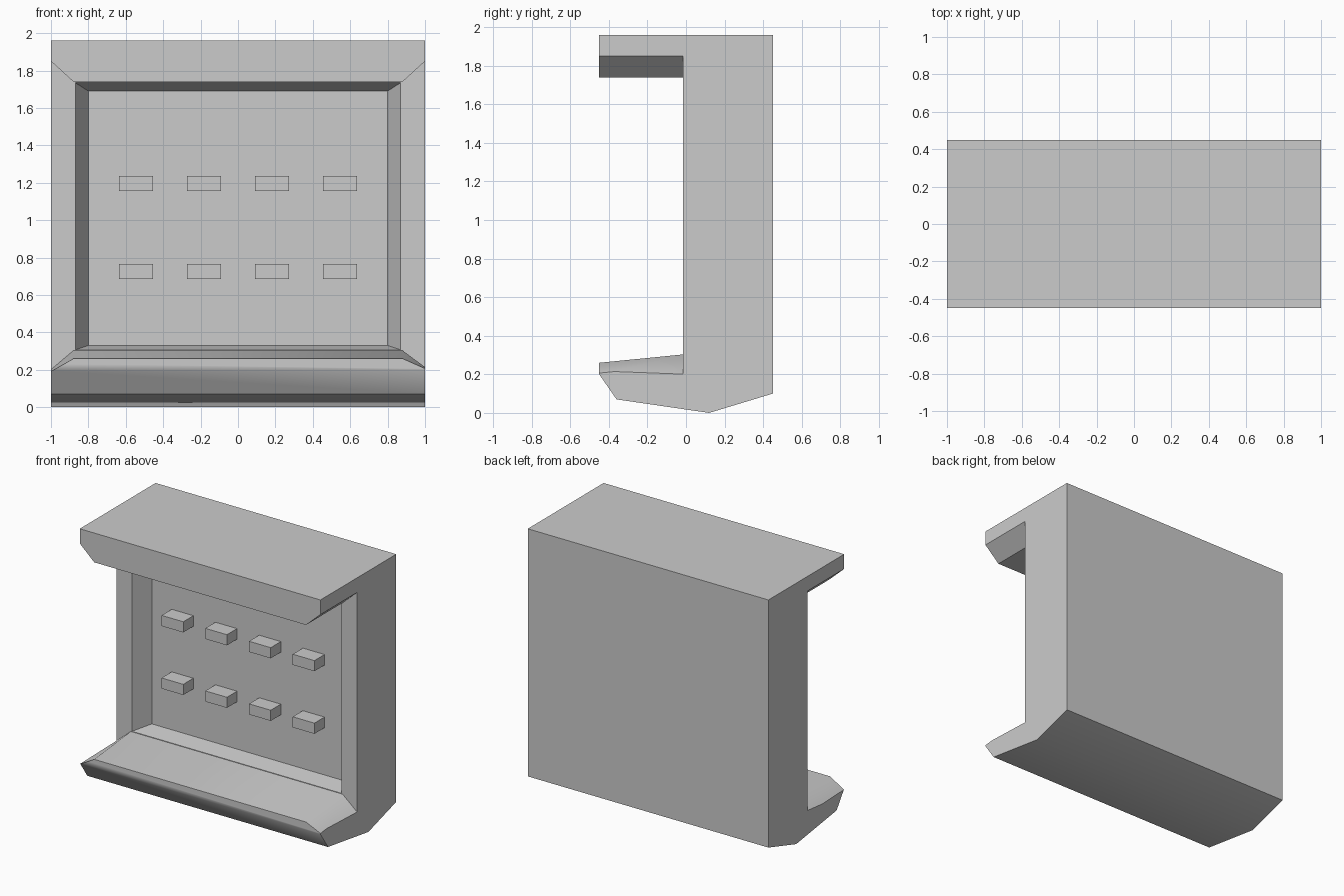
import bpy, bmesh, math

if "Cube" in bpy.data.objects:
    bpy.data.objects.remove(bpy.data.objects["Cube"])


def loft(name, rings):
    """Closed solid through matching rings of 3D points."""
    bm = bmesh.new()
    loops = [[bm.verts.new(p) for p in r] for r in rings]
    n = len(rings[0])
    for a, b in zip(loops, loops[1:]):
        for i in range(n):
            j = (i + 1) % n
            bm.faces.new((a[i], a[j], b[j], b[i]))
    bm.faces.new(loops[0])
    bm.faces.new(loops[-1])
    bmesh.ops.recalc_face_normals(bm, faces=bm.faces)
    me = bpy.data.meshes.new(name)
    bm.to_mesh(me)
    bm.free()
    ob = bpy.data.objects.new(name, me)
    bpy.context.collection.objects.link(ob)
    return ob


def mirrored(half, y):
    """Ring in the xz plane at y from its right half, listed top to bottom."""
    return [(x, y, z) for x, z in half] + [(-x, y, z) for x, z in reversed(half)]


def activate(ob):
    bpy.ops.object.select_all(action='DESELECT')
    ob.select_set(True)
    bpy.context.view_layer.objects.active = ob


def cut(ob, cutter):
    cutter.hide_render = True
    mod = ob.modifiers.new("cut", 'BOOLEAN')
    mod.operation = 'DIFFERENCE'
    mod.solver = 'EXACT'
    mod.object = cutter
    activate(ob)
    bpy.ops.object.modifier_apply(modifier=mod.name)
    bpy.data.objects.remove(cutter)


# Casing: side profile (y, z) extruded across the width
profile = [(-0.45, 1.96), (0.45, 1.96), (0.45, 0.1), (0.12, 0.0),
           (-0.36, 0.07), (-0.45, 0.2)]
casing = loft("casing", [[(x, y, z) for y, z in profile] for x in (-1, 1)])

# Front opening between hood and lower ledge, with chamfered ends
cut(casing, loft("opening_cutter", [
    mirrored([(0.88, 1.74), (1.06, 1.905), (1.06, 0.17), (0.88, 0.25)], -0.55),
    mirrored([(0.88, 1.74), (1.06, 1.905), (1.06, 0.15), (0.88, 0.303)], -0.015)]))

# Tapered recess in the back panel
cut(casing, loft("recess_cutter", [
    mirrored([(0.875, 1.738), (0.875, 0.305)], -0.03),
    mirrored([(0.87, 1.735), (0.87, 0.307)], -0.015),
    mirrored([(0.80, 1.69), (0.80, 0.33)], 0.12)]))

activate(casing)
bpy.ops.object.shade_smooth_by_angle(angle=math.radians(40))

# Two rows of four pegs on the recessed panel
for row, z in enumerate((0.725, 1.195)):
    for col, x in enumerate((-0.545, -0.182, 0.182, 0.545)):
        bpy.ops.mesh.primitive_cube_add(size=1, location=(x, 0.065, z))
        peg = bpy.context.object
        peg.name = f"peg_{row + 1}_{col + 1}"
        peg.scale = (0.18, 0.13, 0.08)
